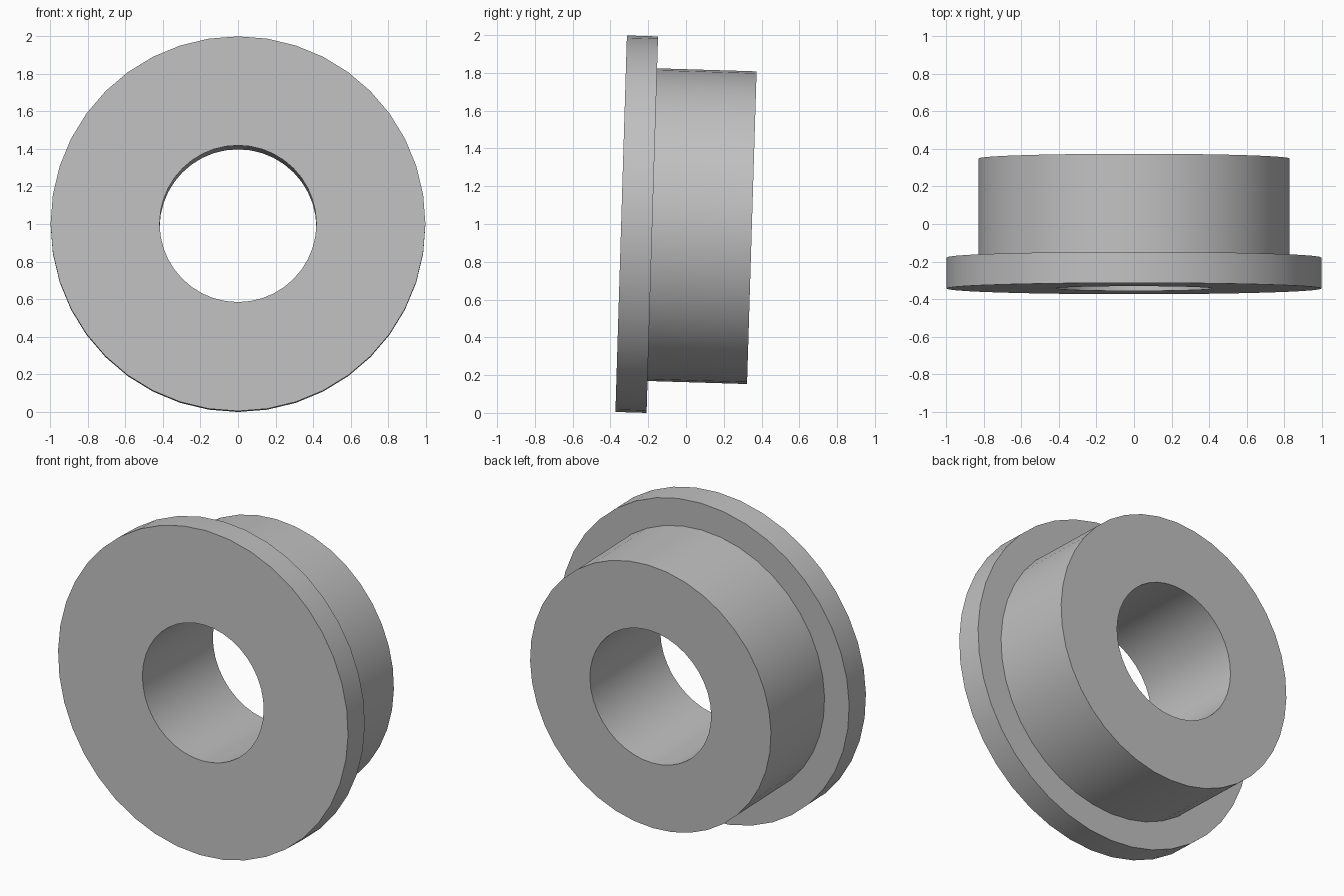
import bpy, bmesh, math
from mathutils import Matrix, Vector

cube = bpy.data.objects.get("Cube")
if cube:
    bpy.data.objects.remove(cube, do_unlink=True)

SEGMENTS = 40
TILT = math.radians(-1.75)
FLANGE_R, BARREL_R, BORE_R = 0.997, 0.828, 0.417
FLANGE_T, LENGTH = 0.165, 0.692

grey = bpy.data.materials.new("plain grey")
grey.use_nodes = True
colour = (0.53, 0.53, 0.53, 1)
grey.diffuse_color = colour
grey.node_tree.nodes["Principled BSDF"].inputs["Base Color"].default_value = colour

# Closed cross-section of the bushing: (radius, distance behind the front face)
profile = [(BORE_R, 0), (FLANGE_R, 0), (FLANGE_R, FLANGE_T),
           (BARREL_R, FLANGE_T), (BARREL_R, LENGTH), (BORE_R, LENGTH)]

# Turn the section around the y axis
bm = bmesh.new()
verts = [bm.verts.new((r, y, 0)) for r, y in profile]
edges = [bm.edges.new((verts[i - 1], verts[i])) for i in range(len(verts))]
bmesh.ops.spin(bm, geom=verts + edges, cent=(0, 0, 0), axis=(0, 1, 0),
               angle=math.tau, steps=SEGMENTS)
bmesh.ops.remove_doubles(bm, verts=bm.verts, dist=0.0005)
bmesh.ops.recalc_face_normals(bm, faces=bm.faces)

# Lean the part slightly back and rest it on the ground
bm.transform(Matrix.Rotation(TILT, 4, 'X'))
lows = [min(v.co[i] for v in bm.verts) for i in range(3)]
highs = [max(v.co[i] for v in bm.verts) for i in range(3)]
shift = Vector((0, -(lows[1] + highs[1]) / 2, -lows[2]))
bmesh.ops.translate(bm, verts=bm.verts, vec=shift)

mesh = bpy.data.meshes.new("flanged_bushing")
bm.to_mesh(mesh)
bm.free()
mesh.materials.append(grey)
bushing = bpy.data.objects.new("flanged_bushing", mesh)
bpy.context.collection.objects.link(bushing)

# Round walls smooth, rims crisp
bpy.ops.object.select_all(action='DESELECT')
bushing.select_set(True)
bpy.context.view_layer.objects.active = bushing
bpy.ops.object.shade_smooth_by_angle(angle=math.radians(30))
